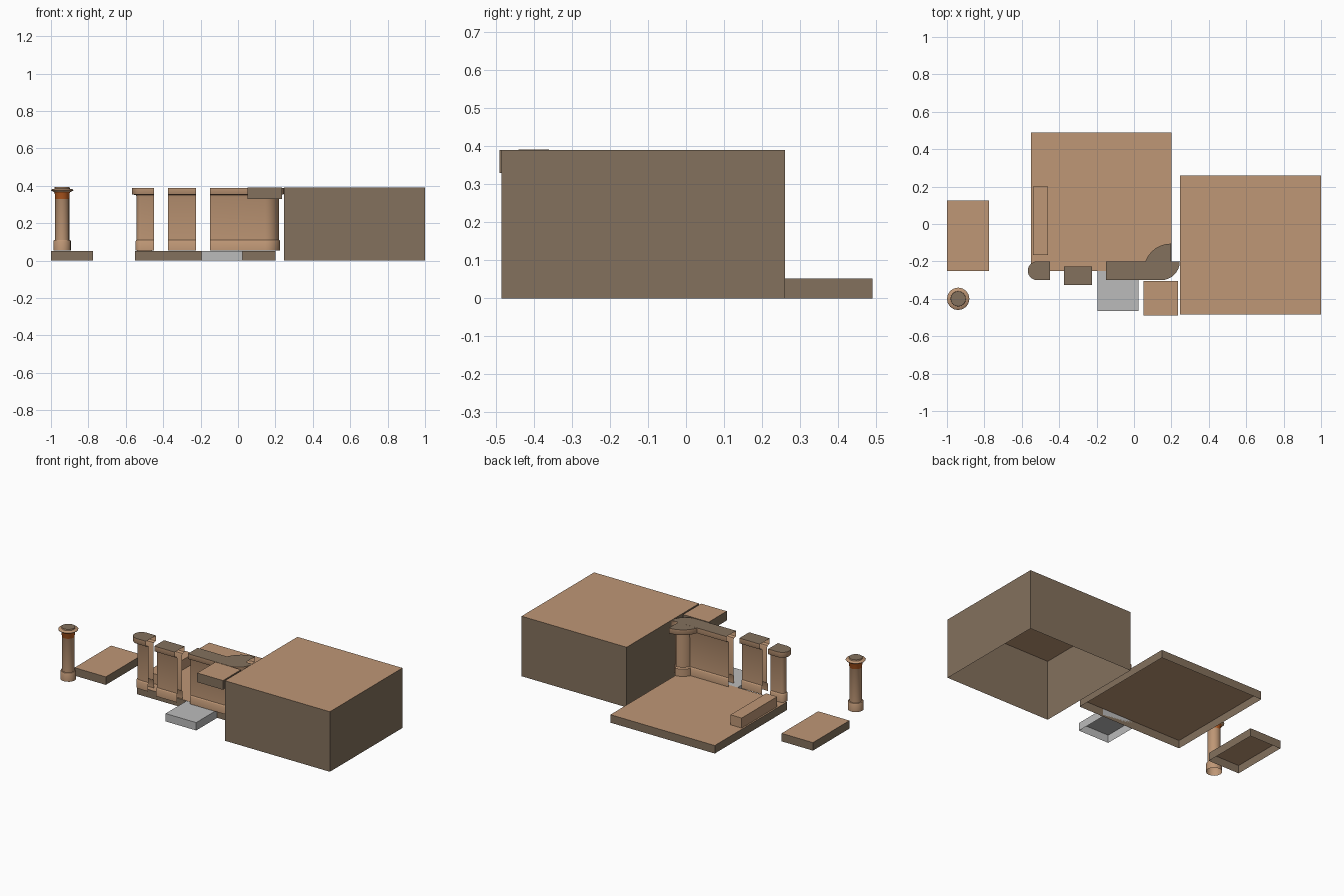
import bpy, bmesh, math

if "Cube" in bpy.data.objects:
    bpy.data.objects.remove(bpy.data.objects["Cube"])


def material(name, r, g, b):
    m = bpy.data.materials.new(name)
    m.diffuse_color = (r, g, b, 1)
    m.use_nodes = True
    m.node_tree.nodes["Principled BSDF"].inputs["Base Color"].default_value = m.diffuse_color
    return m


tan = material("tan_clay", 0.52, 0.31, 0.18)
brown = material("dark_brown", 0.23, 0.165, 0.11)
orange = material("burnt_orange", 0.50, 0.11, 0.015)
grey = material("light_grey", 0.50, 0.50, 0.50)


def loft(name, outline, profile, mats, skip=(), band=None):
    """Stack outlines (h, z) bottom to top, close the top, leave bottom open.
    mats = (side, top, band); skip = outline edges left open; band = z range."""
    bm = bmesh.new()
    rings = [[bm.verts.new((x, y, z)) for x, y in outline(h)] for h, z in profile]
    n = len(rings[0])
    for k, (a, b) in enumerate(zip(rings, rings[1:])):
        zm = (profile[k][1] + profile[k + 1][1]) / 2
        for i in range(n):
            if i in skip:
                continue
            j = (i + 1) % n
            f = bm.faces.new((a[i], a[j], b[j], b[i]))
            f.material_index = 2 if band and band[0] < zm < band[1] else 0
    bm.faces.new(rings[-1]).material_index = 1
    me = bpy.data.meshes.new(name)
    bm.to_mesh(me)
    bm.free()
    for m in mats:
        me.materials.append(m)
    for p in me.polygons:
        p.use_smooth = True
    me.set_sharp_from_angle(angle=math.radians(35))
    ob = bpy.data.objects.new(name, me)
    bpy.context.collection.objects.link(ob)
    return ob


def arc(cx, cy, r, a0, a1, n):
    r = max(r, 0.001)
    return [(cx + r * math.cos(math.radians(a0 + (a1 - a0) * i / n)),
             cy + r * math.sin(math.radians(a0 + (a1 - a0) * i / n)))
            for i in range(n + 1)]


def box(name, x0, x1, y0, y1, z0, z1, side, top):
    loft(name, lambda h: [(x0, y0), (x1, y0), (x1, y1), (x0, y1)],
         [(0, z0), (0, z1)], (side, top))


# blocks and floor slabs, open underneath
box("large_block", 0.245, 1.0, -0.485, 0.26, 0, 0.39, brown, tan)
box("floor_slab", -0.55, 0.20, -0.25, 0.49, 0, 0.052, brown, tan)
box("narrow_slab", -1.0, -0.775, -0.25, 0.125, 0, 0.052, brown, tan)
box("grey_slab", -0.195, 0.025, -0.465, -0.25, 0, 0.051, grey, grey)
box("raised_block", 0.05, 0.235, -0.49, -0.305, 0.33, 0.39, brown, tan)
box("floor_step", -0.54, -0.46, -0.165, 0.20, 0.052, 0.117, tan, tan)

# wall pieces share one moulded section: plinth, body and coping
section = [(0.030, 0.055), (0.030, 0.103), (0.027, 0.108), (0.024, 0.110),
           (0.024, 0.340), (0.028, 0.350), (0.048, 0.354), (0.050, 0.357),
           (0.050, 0.389)]
wall = (tan, brown)

N = 12
loft("rounded_wall_end",
     lambda h: [(-0.45, -0.25 + h)] + arc(-0.518, -0.25, h, 90, 270, N)
     + [(-0.45, -0.25 - h)], section, wall, skip=(N + 2,))

Y = -0.277
loft("straight_wall",
     lambda h: [(-0.373, Y - h), (-0.225, Y - h), (-0.225, Y + h), (-0.373, Y + h)],
     section, wall, skip=(1, 3))

C = 8
loft("outer_corner_wall",
     lambda h: [(-0.15, -0.25 - h)] + arc(0.145, -0.20, 0.05 + h, -90, 0, C)
     + arc(0.145, -0.20, 0.05 - h, 0, -90, C) + [(-0.15, -0.25 + h)],
     section, wall, skip=(C + 1, 2 * C + 3))

# inner corner: quarter round post with a wide coping
inner = [(0.080, 0.055), (0.080, 0.103), (0.071, 0.110), (0.070, 0.340),
         (0.080, 0.350), (0.143, 0.354), (0.145, 0.357), (0.145, 0.3885)]
loft("inner_corner_wall",
     lambda h: [(0.197, -0.25)] + arc(0.197, -0.25, h, 90, 180, C),
     inner, wall, skip=(0, C + 1))

# free-standing column with orange neck and flared capital
column = [(0.047, 0.055), (0.047, 0.103), (0.044, 0.109), (0.038, 0.110),
          (0.038, 0.330), (0.0385, 0.331), (0.040, 0.360), (0.044, 0.367),
          (0.058, 0.374), (0.060, 0.377), (0.056, 0.381), (0.041, 0.384),
          (0.040, 0.392)]
loft("column", lambda h: arc(-0.94, -0.40, h, 0, 337.5, 15),
     column, (tan, brown, orange), band=(0.3302, 0.366))
